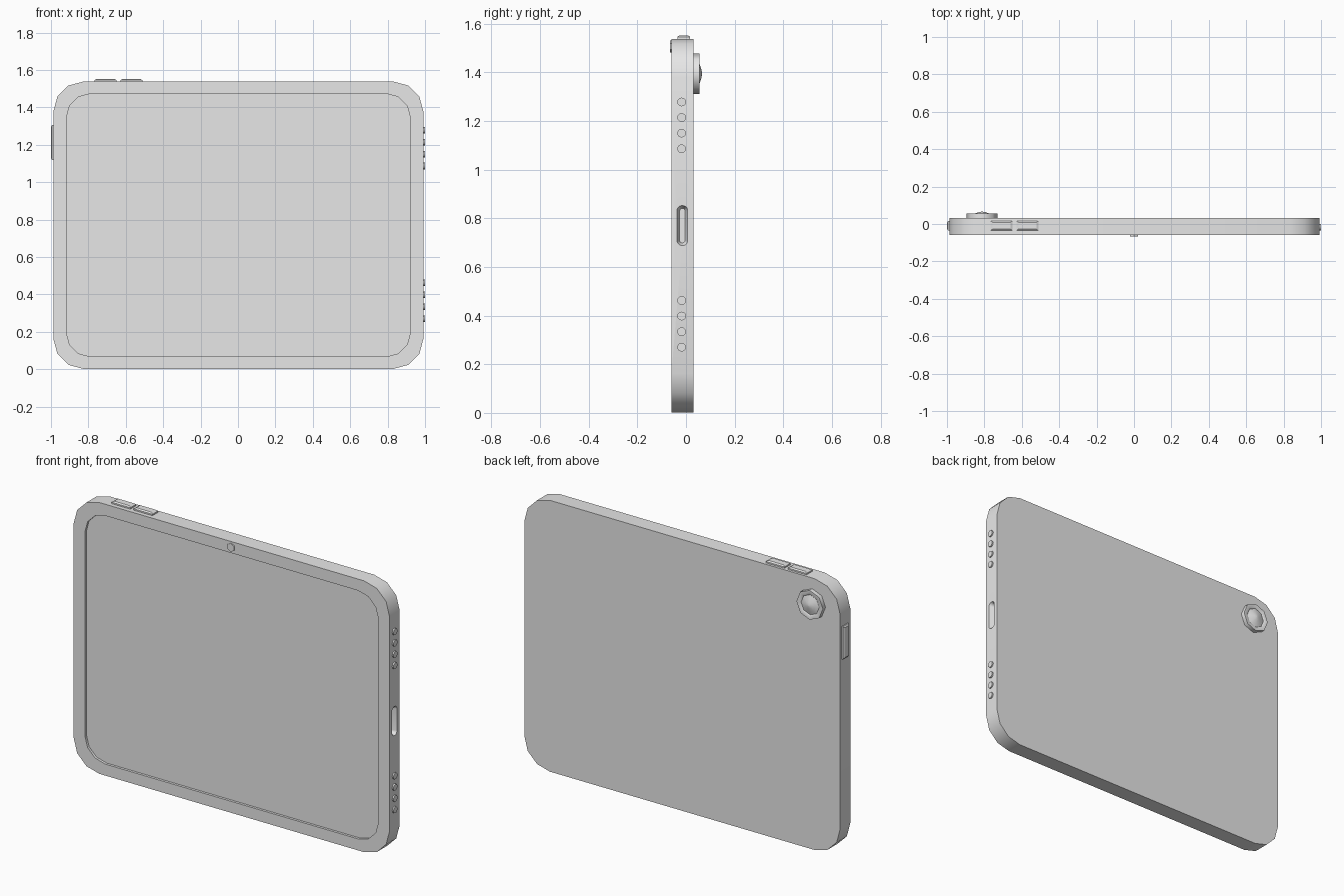
import bpy, bmesh
from math import sin, cos, pi, radians

cube = bpy.data.objects.get("Cube")
if cube:
    bpy.data.objects.remove(cube, do_unlink=True)

grey = bpy.data.materials.new("light_grey")
grey.use_nodes = True
grey.diffuse_color = (0.8, 0.8, 0.8, 1)
grey.node_tree.nodes["Principled BSDF"].inputs["Base Color"].default_value = (0.8, 0.8, 0.8, 1)

# Directions a part can face: (u, v, depth) to (x, y, z)
FACING = {
    "front": lambda u, v, d: (u, -d, v),
    "back": lambda u, v, d: (u, d, v),
    "left": lambda u, v, d: (d, u, v),
    "right": lambda u, v, d: (-d, u, v),
    "top": lambda u, v, d: (u, v, d),
}


def rounded(w, h, r, seg=3):
    """Rounded rectangle outline centred on the origin."""
    pts = []
    for q, (sx, sy) in enumerate([(1, 1), (-1, 1), (-1, -1), (1, -1)]):
        for i in range(seg + 1):
            a = (q + i / seg) * pi / 2
            pts.append((sx * (w / 2 - r) + r * cos(a), sy * (h / 2 - r) + r * sin(a)))
    return pts


def rectangle(w, h):
    return [(w / 2, h / 2), (-w / 2, h / 2), (-w / 2, -h / 2), (w / 2, -h / 2)]


def circle(r, n):
    return [(r * sin(2 * pi * i / n), r * cos(2 * pi * i / n)) for i in range(n)]


def loft(name, facing, centre, rings, angle=40):
    """Join (outline, depth) rings into a closed solid."""
    bm = bmesh.new()
    place = FACING[facing]
    loops = [[bm.verts.new(place(u + centre[0], v + centre[1], d)) for u, v in outline]
             for outline, d in rings]
    for a, b in zip(loops, loops[1:]):
        for i in range(len(a)):
            j = (i + 1) % len(a)
            bm.faces.new((a[i], a[j], b[j], b[i]))
    bm.faces.new(loops[0])
    bm.faces.new(loops[-1])
    bmesh.ops.recalc_face_normals(bm, faces=bm.faces)
    mesh = bpy.data.meshes.new(name)
    bm.to_mesh(mesh)
    bm.free()
    mesh.materials.append(grey)
    obj = bpy.data.objects.new(name, mesh)
    bpy.context.collection.objects.link(obj)
    smooth(obj, angle)
    return obj


def smooth(obj, angle):
    bpy.ops.object.select_all(action="DESELECT")
    obj.select_set(True)
    bpy.context.view_layer.objects.active = obj
    bpy.ops.object.shade_smooth_by_angle(angle=radians(angle))


# Body with a recessed screen
outer = rounded(1.978, 1.536, 0.16)
inner = rounded(1.839, 1.406, 0.128)
body = loft("tablet_body", "front", (0.002, 0.77),
            [(outer, -0.031), (outer, 0.06), (inner, 0.06), (inner, 0.046)])

# Charging port, cut into the side with tapered walls
cutter = loft("port_cutter", "left", (-0.015, 0.77),
              [(rounded(0.046, 0.166, 0.022, 5), 0.993), (rounded(0.022, 0.142, 0.0105, 5), 0.965)])
cutter.hide_render = True
cut = body.modifiers.new("port", "BOOLEAN")
cut.operation = "DIFFERENCE"
cut.solver = "EXACT"
cut.object = cutter
bpy.context.view_layer.objects.active = body
bpy.ops.object.modifier_apply(modifier=cut.name)
bpy.data.objects.remove(cutter, do_unlink=True)
smooth(body, 40)

# Speaker dots above and below the port
for group, start in (("lower", 0.27), ("upper", 1.086)):
    for i in range(4):
        dot = circle(0.018, 12)
        loft(f"{group}_speaker_{i + 1}", "left", (-0.018, start + i * 0.064),
             [(dot, 0.98), (dot, 0.999)])


def button(name, facing, centre, w, h, base, top):
    """Button with a chamfered rim."""
    loft(name, facing, centre,
         [(rectangle(w, h), base - 0.01), (rectangle(w, h), top - 0.006),
          (rectangle(w - 0.022, h - 0.016), top)], 20)


# Volume and power buttons
for name, x in (("volume_up_button", -0.708), ("volume_down_button", -0.57)):
    button(name, "top", (x, -0.009), 0.117, 0.052, 1.536, 1.552)
button("power_button", "right", (-0.009, 1.212), 0.052, 0.185, 0.987, 1.0)

# Rear camera: octagonal ring with a shallow domed lens
loft("rear_camera", "back", (-0.813, 1.394),
     [(circle(r, 8), d) for r, d in
      [(0.083, 0.025), (0.083, 0.055), (0.062, 0.055), (0.057, 0.05),
       (0.037, 0.057), (0.018, 0.063), (0.003, 0.066)]], 50)

# Front camera
loft("front_camera", "front", (0, 1.506),
     [(circle(0.024, 6), 0.05), (circle(0.024, 6), 0.066)], 30)
